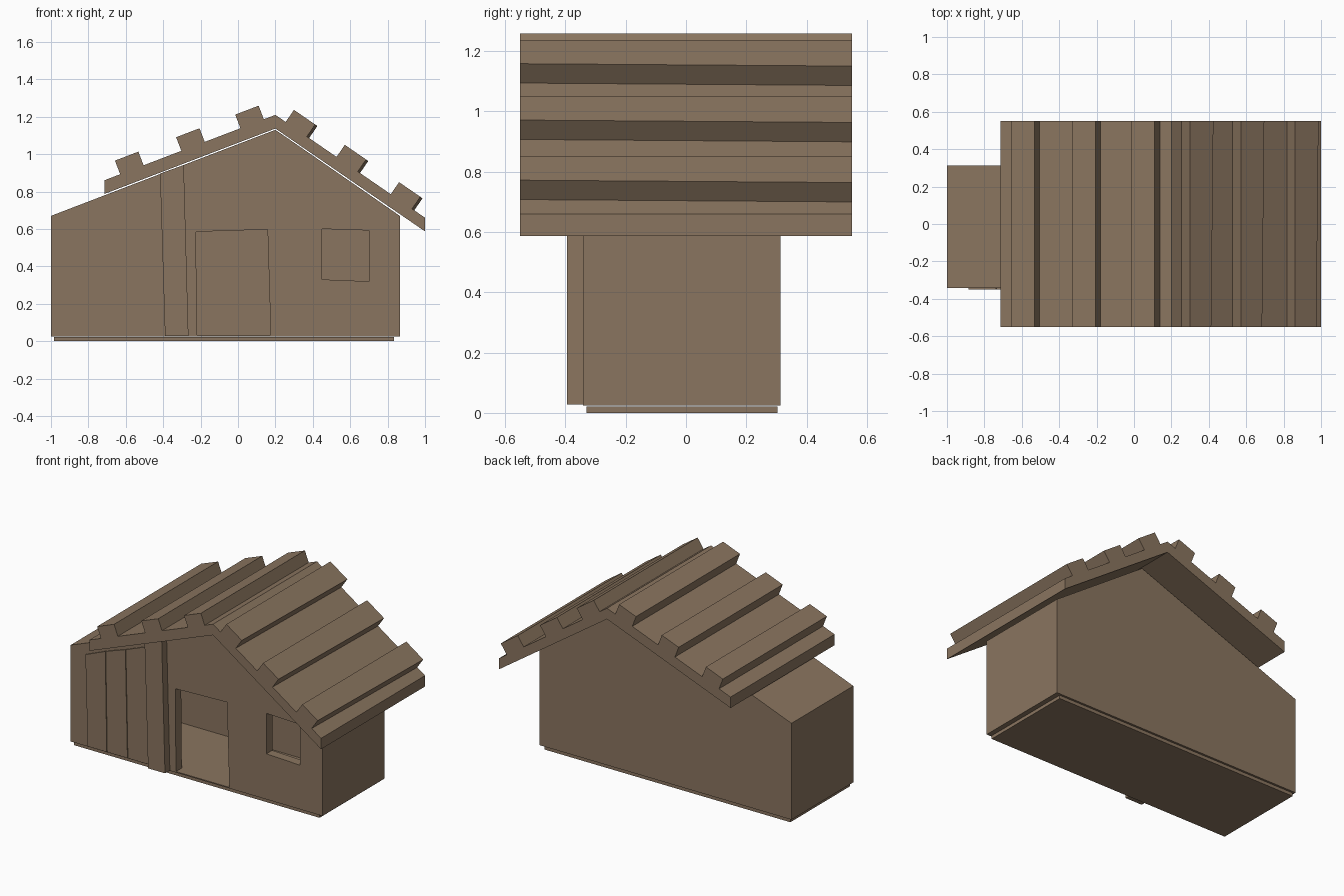
import bpy, bmesh
from mathutils import Vector

if "Cube" in bpy.data.objects:
    bpy.data.objects.remove(bpy.data.objects["Cube"])

wood = bpy.data.materials.new("brown wood")
wood.diffuse_color = (0.255, 0.178, 0.115, 1)
wood.use_nodes = True
wood.node_tree.nodes["Principled BSDF"].inputs["Base Color"].default_value = wood.diffuse_color


def prism(name, profile, y0, y1, back_profile=None):
    """Extrude an (x, z) outline from y0 to y1; the back outline may differ."""
    bm = bmesh.new()
    front = [bm.verts.new((x, y0, z)) for x, z in profile]
    back = [bm.verts.new((x, y1, z)) for x, z in (back_profile or profile)]
    n = len(profile)
    bm.faces.new(front)
    bm.faces.new(back[::-1])
    for i in range(n):
        j = (i + 1) % n
        bm.faces.new((front[i], back[i], back[j], front[j]))
    bmesh.ops.recalc_face_normals(bm, faces=bm.faces)
    me = bpy.data.meshes.new(name)
    bm.to_mesh(me)
    bm.free()
    me.materials.append(wood)
    ob = bpy.data.objects.new(name, me)
    bpy.context.collection.objects.link(ob)
    return ob


# Foundation slab
prism("base", [(-.985, 0), (.835, 0), (.835, .022), (-.985, .022)], -.33, .303)

# Hollow house body with door and window openings
body = prism("house_body", [(-1, .025), (.865, .025), (.865, .67), (.2, 1.13), (-1, .67)], -.342, .313)
cutters = [
    prism("room_cutter", [(-.94, .032), (.805, .032), (.805, .64), (.2, 1.06), (-.94, .625)], -.28, .25),
    prism("door_cutter", [(-.22, .032), (.175, .032), (.158, .597), (-.225, .585)], -.5, -.2),
    prism("window_cutter", [(.45, .33), (.70, .32), (.70, .592), (.45, .60)], -.5, -.2),
]
for c in cutters:
    c.hide_render = True
    mod = body.modifiers.new("cut", "BOOLEAN")
    mod.object = c
    mod.operation = "DIFFERENCE"
    mod.solver = "EXACT"
bpy.context.view_layer.update()
evaluated = body.evaluated_get(bpy.context.evaluated_depsgraph_get())
cut_mesh = bpy.data.meshes.new_from_object(evaluated)
body.modifiers.clear()
body.data = cut_mesh
for c in cutters:
    bpy.data.objects.remove(c)

# Roof: one chevron slab
prism("roof", [(-.715, .787), (.2, 1.137), (1, .587), (1, .66), (.2, 1.21), (-.715, .86)], -.55, .55)

# Battens on both slopes: start point on the slope, slope direction, outward normal
left_d, left_n = Vector((.934, .357)), Vector((-.357, .934))
right_d, right_n = Vector((.824, -.567)), Vector((.567, .824))
battens = [((x, 1.21 - (.2 - x) * .3825), left_d, left_n, .134, 0) for x in (-.63, -.303, .013)]
battens += [((x, 1.21 - (x - .2) * .6875), right_d, right_n, .138, .014) for x in (.255, .527, .817)]
for i, (start, d, n, width, flare) in enumerate(battens):
    p = Vector(start)

    def outline(w):
        return [tuple(q) for q in (p - n * .01, p + d * w - n * .01, p + d * w + n * .078, p + n * .078)]
    prism(f"roof_batten_{i + 1}", outline(width), -.55, .55, outline(width + flare))

# Thin wall planks left of the doorway
planks = [
    [(-.868, .03), (-.727, .03), (-.738, .70), (-.885, .64)],
    [(-.723, .03), (-.574, .03), (-.589, .752), (-.734, .702)],
    [(-.570, .03), (-.391, .03), (-.415, .82), (-.585, .753)],
]
for i, outline_points in enumerate(planks):
    prism(f"wall_plank_{i + 1}", outline_points, -.35, -.338)

# Leaning board beside the doorway
prism("door_board", [(-.39, .028), (-.265, .028), (-.29, .942), (-.417, .896)], -.394, -.338)
